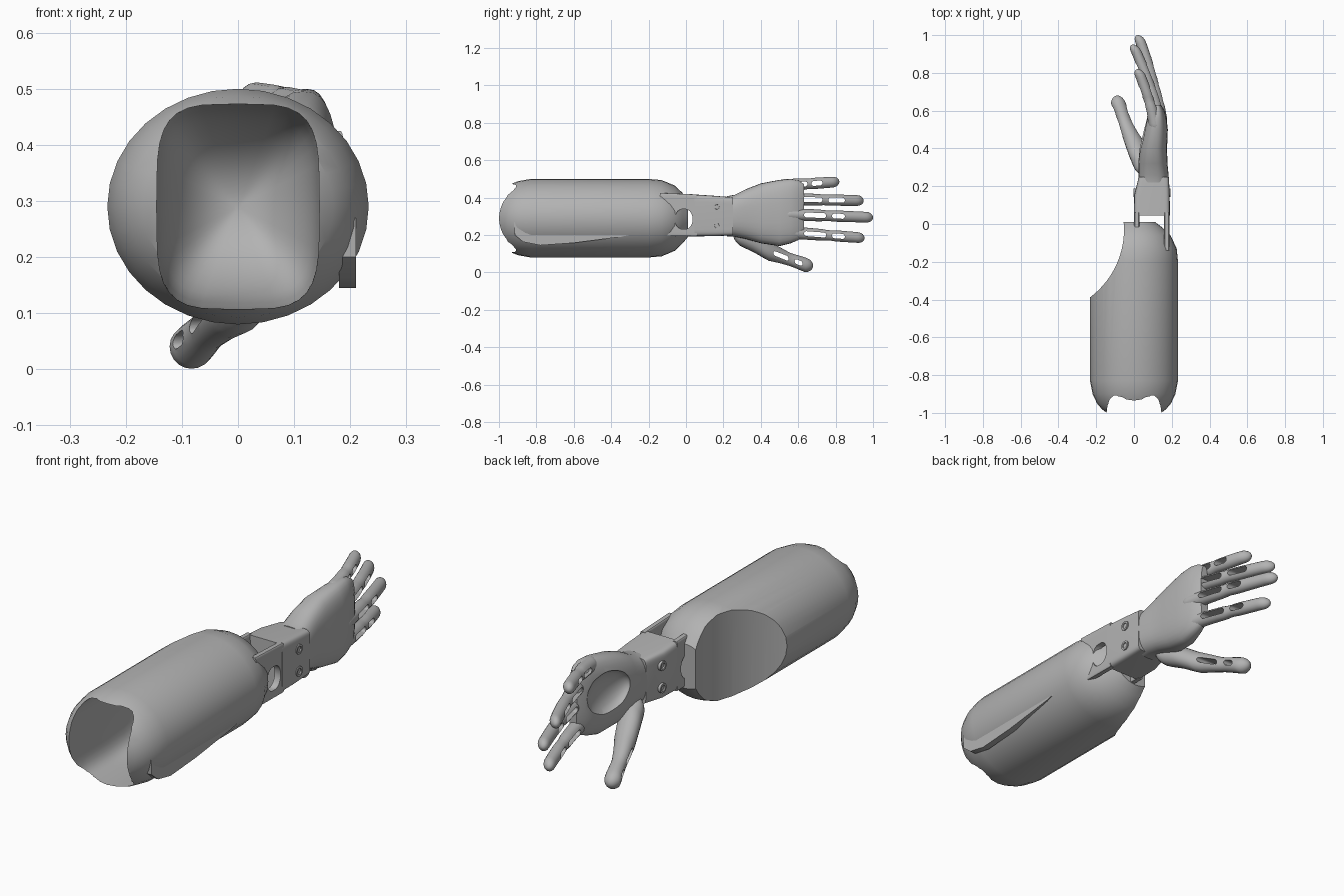
import bpy, bmesh, math
from mathutils import Matrix

cube = bpy.data.objects.get("Cube")
if cube:
    bpy.data.objects.remove(cube, do_unlink=True)

grey = bpy.data.materials.new("matte_grey")
grey.use_nodes = True
COLOUR = (0.45, 0.45, 0.45, 1)
grey.diffuse_color = COLOUR
grey.node_tree.nodes["Principled BSDF"].inputs["Base Color"].default_value = COLOUR


def finish(name, bm):
    """Turn a bmesh into a named object."""
    bmesh.ops.recalc_face_normals(bm, faces=bm.faces)
    mesh = bpy.data.meshes.new(name)
    bm.to_mesh(mesh)
    bm.free()
    mesh.materials.append(grey)
    ob = bpy.data.objects.new(name, mesh)
    bpy.context.collection.objects.link(ob)
    return ob


def skin(name, rings):
    """Bridge a list of closed rings and cap both ends."""
    bm = bmesh.new()
    loops = [[bm.verts.new(p) for p in ring] for ring in rings]
    n = len(loops[0])
    for a, b in zip(loops, loops[1:]):
        for i in range(n):
            j = (i + 1) % n
            bm.faces.new((a[i], a[j], b[j], b[i]))
    bm.faces.new(loops[0])
    bm.faces.new(loops[-1])
    return finish(name, bm)


def loft(name, sections, n=24, power=2):
    """Sections are (y, centre x, centre z, half width, half height)."""
    rings = []
    for y, cx, cz, hx, hz in sections:
        ring = []
        for i in range(n):
            a = math.tau * i / n
            c, s = math.cos(a), math.sin(a)
            px = math.copysign(abs(c) ** (2 / power), c)
            pz = math.copysign(abs(s) ** (2 / power), s)
            ring.append((cx + hx * px, y, cz + hz * pz))
        rings.append(ring)
    return skin(name, rings)


def sample(points, y):
    """Interpolate sections at a given y."""
    for a, b in zip(points, points[1:]):
        if y <= b[0]:
            t = (y - a[0]) / (b[0] - a[0])
            return [u + (v - u) * t for u, v in zip(a, b)]
    return list(points[-1])


def tube(name, points, cap, n=16, steps=30, power=2):
    """Loft with rounded ends of length cap."""
    y0, y1 = points[0][0], points[-1][0]
    out = []
    for i in range(steps + 1):
        y = y0 + (y1 - y0) * (1 - math.cos(math.pi * i / steps)) / 2
        d = max(0, min(y - y0, y1 - y, cap)) / cap
        f = max(0.05, math.sqrt(max(0, d * (2 - d))))
        _, cx, cz, hx, hz = sample(points, y)
        out.append((y, cx, cz, hx * f, hz * f))
    return loft(name, out, n, power)


def cut(ob, cutter):
    """Apply a boolean difference and discard the cutter."""
    mod = ob.modifiers.new("cut", 'BOOLEAN')
    mod.operation = 'DIFFERENCE'
    mod.solver = 'EXACT'
    mod.object = cutter
    deps = bpy.context.evaluated_depsgraph_get()
    mesh = bpy.data.meshes.new_from_object(ob.evaluated_get(deps))
    ob.modifiers.clear()
    ob.data = mesh
    bpy.data.objects.remove(cutter, do_unlink=True)


def scoop():
    """Upright cylinder that hollows the inner side of the forearm."""
    bm = bmesh.new()
    bmesh.ops.create_cone(bm, cap_ends=True, segments=96, radius1=.447, radius2=.447,
                          depth=2, matrix=Matrix.Translation((-.5, -.03, CZ)))
    return finish("scoop", bm)


# Forearm socket: rounded barrel, hollowed from the front, scooped on one side
CZ = 0.29
profile = [(-1.02, .5), (-1, .62), (-.98, .73), (-.95, .84), (-.9, .94), (-.83, 1),
           (-.2, 1), (-.13, .97), (-.06, .83), (-.02, .65), (.01, .48)]
socket = loft("forearm_socket", [(y, 0, CZ, .233 * f, .21 * f) for y, f in profile], 32)
cut(socket, tube("cavity", [(-1.5, 0, CZ, .145, .19), (-.7, 0, CZ, .145, .18),
                            (-.39, 0, CZ, .13, .15)], .2, 32, power=4))
cut(socket, scoop())

# Top cover: arched shell with a flared front lip, sinking into the socket
rings = []
for y, top, half, sweep in ((-.96, .518, .175, .08), (-.9, .514, .19, .05), (-.72, .501, .195, 0),
                            (-.5, .482, .19, 0), (-.3, .462, .18, 0), (-.12, .435, .15, 0)):
    upper, lower = [], []
    for i in range(21):
        s = i / 10 - 1
        z = top - (top - .408) * abs(s) ** 2.4
        yy = y + sweep * abs(s) ** 3
        upper.append((s * half, yy, z))
        lower.append((s * half, yy + .012, min(z - .006, .435)))
    rings.append(upper + lower[::-1])
cover = skin("top_cover", rings)
cut(cover, scoop())

# Side fin: thin swept blade along the lower flank
outline = [(-.92, .27), (-.915, .2), (-.87, .163), (-.78, .145), (-.6, .158),
           (-.35, .19), (-.28, .205), (-.85, .21)]
skin("side_fin", [[(x, y, z) for y, z in outline] for x in (.18, .21)])

# Wrist bracket: block with two cheeks that grip the socket
loft("wrist_block", [(.045, .095, .305, .095, .112), (.15, .095, .302, .094, .108),
                     (.25, .105, .3, .08, .102)], 40, 9)
for name, x in (("inner_cheek", .015), ("outer_cheek", .173)):
    cheek = loft(name, [(-.14, x, .31, .015, .115), (.06, x, .305, .015, .112)], 32, 8)
    cut(cheek, tube("window", [(-.06, x, .285, .1, .055), (.036, x, .285, .1, .055)], .04))

# Wrist screws: through bolts with recessed heads
for i, z in enumerate((.25, .35)):
    bm = bmesh.new()
    turn = Matrix.Translation((.095, .165, z)) @ Matrix.Rotation(math.pi / 2, 4, 'Y')
    bmesh.ops.create_cone(bm, cap_ends=True, segments=20, radius1=.022, radius2=.022,
                          depth=.196, matrix=turn)
    ends = [f for f in bm.faces if len(f.verts) > 4]
    bmesh.ops.inset_individual(bm, faces=ends, thickness=.009, depth=0)
    bmesh.ops.inset_individual(bm, faces=ends, thickness=.002, depth=-.012)
    finish("wrist_screw_%d" % (i + 1), bm)

# Palm: flattened and widening, hollowed on the inner side
palm = loft("palm", [(.22, .103, .3, .08, .108), (.26, .103, .303, .08, .112),
                     (.32, .1, .312, .077, .133), (.4, .102, .316, .073, .16),
                     (.5, .115, .318, .064, .177), (.56, .12, .328, .052, .172),
                     (.6, .122, .333, .04, .16), (.63, .124, .333, .02, .14)], 32, 2.7)
cut(palm, tube("palm_hollow", [(.36, .03, .34, .055, .09), (.64, .04, .34, .055, .11)], .14))


# Fingers: curled tubes, each with two slots through it
def finger(name, y0, y1, z0, z1, x0, x1, slots):
    pts = []
    joint = (slots[0][1] + slots[1][0]) / 2
    for i in range(13):
        t = i / 12
        y = y0 + (y1 - y0) * t
        r = .034 - .006 * t - .004 * math.exp(-((y - joint) / .015) ** 2)
        pts.append((y, x0 + (x1 - x0) * t ** 1.4, z0 + (z1 - z0) * t, r, r))
    cut_slots(tube(name, pts, .035), pts, slots)


def cut_slots(ob, path, slots):
    for slot in slots:
        ends = [sample(path, y)[:3] + [.1, .014] for y in slot]
        cut(ob, tube("slot", ends, .014))


finger("little_finger", .49, .82, .463, .485, .115, .02, ((.57, .65), (.67, .73)))
finger("ring_finger", .52, .95, .392, .384, .135, -.005, ((.61, .73), (.76, .85)))
finger("middle_finger", .52, 1.0, .312, .294, .145, .022, ((.63, .75), (.78, .85)))
finger("index_finger", .5, .955, .218, .184, .135, .025, ((.63, .75), (.78, .85)))

# Thumb: thick base tapering to a round tip, with two slots
thumb_path = [(y, x, z, r, r) for y, x, z, r in (
    (.25, .07, .21, .05), (.36, .03, .165, .056), (.44, -.002, .115, .052),
    (.5, -.03, .093, .043), (.56, -.055, .068, .035), (.64, -.083, .04, .04),
    (.68, -.088, .036, .038))]
cut_slots(tube("thumb", thumb_path, .05, 20), thumb_path, ((.465, .55), (.58, .625)))

# Smooth shading with crisp edges
for ob in bpy.context.collection.objects:
    if ob.type == 'MESH' and ob.data.materials and ob.data.materials[0] == grey:
        bpy.ops.object.select_all(action='DESELECT')
        ob.select_set(True)
        bpy.context.view_layer.objects.active = ob
        bpy.ops.object.shade_smooth_by_angle(angle=math.radians(35))
